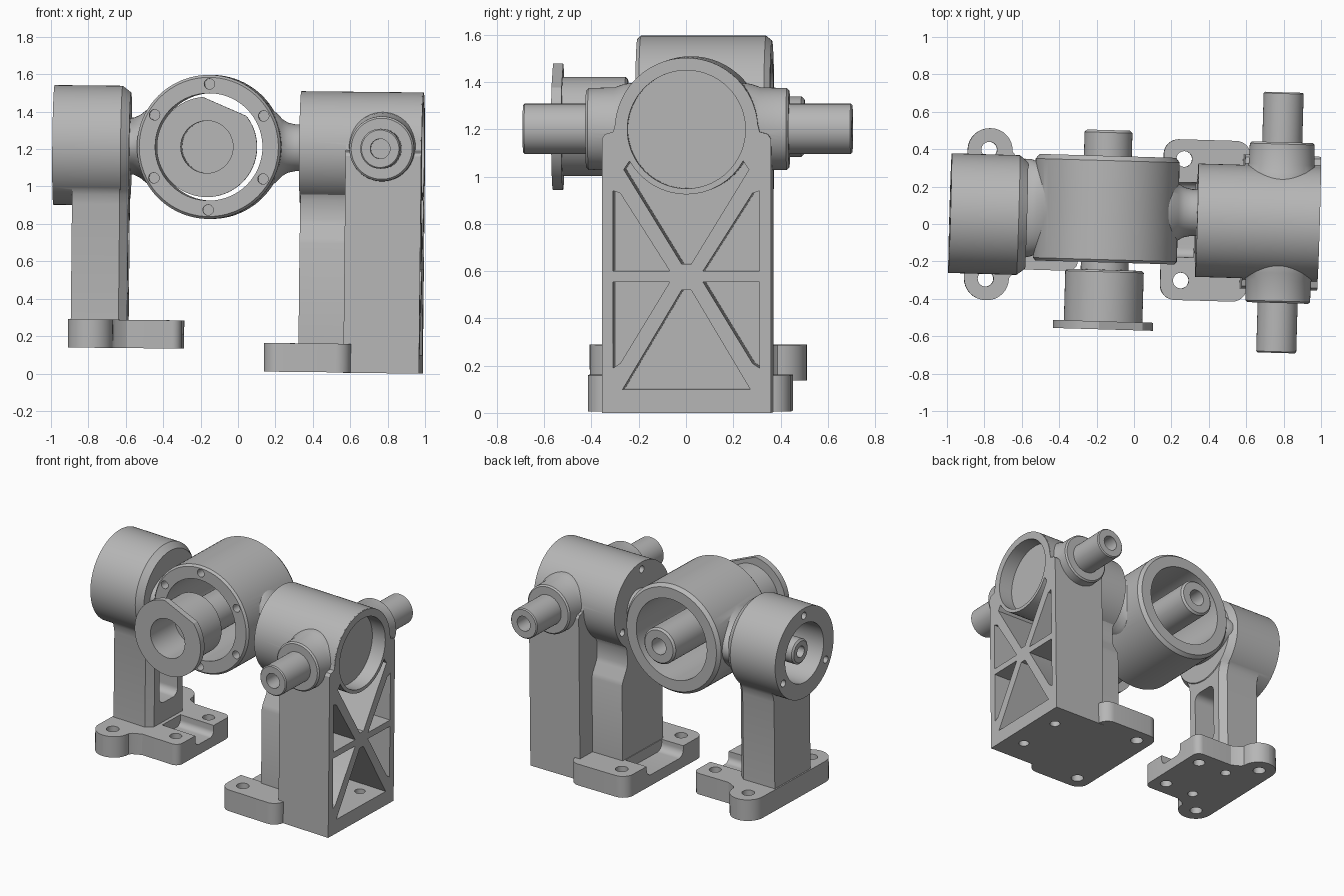
import bpy, bmesh, math
from mathutils import Matrix, Vector

if "Cube" in bpy.data.objects:
    bpy.data.objects.remove(bpy.data.objects["Cube"], do_unlink=True)

metal = bpy.data.materials.new("cast grey")
metal.use_nodes = True
GREY = (0.47, 0.47, 0.47, 1)
metal.diffuse_color = GREY
for node in metal.node_tree.nodes:
    if node.type == "BSDF_PRINCIPLED":
        node.inputs["Base Color"].default_value = GREY

CY = 0.03      # depth centre of both pedestals
AZ = 1.21      # height of all shaft axes
MAP = {"X": lambda u, v, t: (t, u, v),
       "Y": lambda u, v, t: (u, t, v),
       "Z": lambda u, v, t: (u, v, t)}


def loft(name, axis, rings):
    """Closed solid through rings of (u, v, t) points."""
    bm = bmesh.new()
    loops = [[bm.verts.new(MAP[axis](*p)) for p in ring] for ring in rings]
    n = len(loops[0])
    for a, b in zip(loops, loops[1:]):
        for i in range(n):
            j = (i + 1) % n
            bm.faces.new((a[i], a[j], b[j], b[i]))
    bm.faces.new(loops[0])
    bm.faces.new(loops[-1])
    bmesh.ops.recalc_face_normals(bm, faces=bm.faces)
    mesh = bpy.data.meshes.new(name)
    bm.to_mesh(mesh)
    bm.free()
    mesh.materials.append(metal)
    obj = bpy.data.objects.new(name, mesh)
    bpy.context.collection.objects.link(obj)
    return obj


def lathe(name, axis, centre, profile, n=64):
    """Turned solid; profile entries are (position, radius[, second radius])."""
    rings = []
    for t, ru, *rv in profile:
        rv = rv[0] if rv else ru
        rings.append([(centre[0] + ru * math.cos(k * math.tau / n),
                       centre[1] + rv * math.sin(k * math.tau / n), t) for k in range(n)])
    return loft(name, axis, rings)


def rod(axis, centre, a, b, r, n=48):
    return lathe("tool", axis, centre, [(a, r), (b, r)], n)


def prism(name, axis, pts, a, b):
    return loft(name, axis, [[(u, v, t) for u, v in pts] for t in (a, b)])


def rounded(u0, u1, v0, v1, r):
    pts = []
    corners = ((u1 - r, v1 - r), (u0 + r, v1 - r), (u0 + r, v0 + r), (u1 - r, v0 + r))
    for q, (u, v) in enumerate(corners):
        for k in range(9):
            a = (q + k / 8) * math.pi / 2
            pts.append((u + r * math.cos(a), v + r * math.sin(a)))
    return pts


def arc(c, r, a0, a1, n=32):
    angles = [math.radians(a0 + (a1 - a0) * k / n) for k in range(n + 1)]
    return [(c[0] + r * math.cos(a), c[1] + r * math.sin(a)) for a in angles]


def mirrored(half):
    """Symmetric outline about CY from (half width, height) pairs."""
    return [(CY + w, z) for w, z in half] + [(CY - w, z) for w, z in reversed(half)]


def boolean(base, op, tools):
    bpy.context.view_layer.objects.active = base
    for tool in tools:
        mod = base.modifiers.new("join", "BOOLEAN")
        mod.operation, mod.solver, mod.object = op, "EXACT", tool
        bpy.ops.object.modifier_apply(modifier=mod.name)
        bpy.data.objects.remove(tool, do_unlink=True)
    return base


def bolt_circle(axis, c, radius, count, a, b, r):
    return [rod(axis, p, a, b, r, 20) for p in arc(c, radius, 90, 450, count)[:-1]]


parts = []

# Right housing: box, barrel, flared column, foot and side bosses
BZ = 1.21
outline = [(CY - .358, .01), (CY + .358, .01), (CY + .358, 1.17), (CY + .345, 1.19), (CY + .31, 1.2)]
outline += arc((CY, BZ), .302, 5, 175, 48) + [(CY - .31, 1.2), (CY - .345, 1.19), (CY - .358, 1.17)]
housing = prism("right_housing", "X", outline, .58, .985)
column = mirrored([(.22, .05), (.22, .7), (.21, .73), (.17, .8), (.16, .83),
                   (.16, .93), (.18, .98), (.24, 1.05)])
adds = [lathe("tool", "X", (CY, BZ), [(.33, .303), (.98, .303)], 96),
        prism("tool", "X", column, .335, .62),
        prism("tool", "Z", rounded(.155, .62, CY - .43, CY + .43, .08), .012, .165)]
for s in (-1, 1):
    adds.append(lathe("tool", "Y", (.775, AZ),
                      [(CY + s * t, r) for t, r in
                       ((.2, .2), (.27, .19), (.31, .176), (.42, .173), (.43, .163))]))
boolean(housing, "UNION", adds)

# Shallow bearing seat, cross-braced pockets, foot channel and bolt holes
cuts = [rod("X", (CY, BZ), .88, 1.1, .25, 72),
        prism("tool", "X", rounded(CY - .2, CY + .2, .09, .3, .05), .05, .33)]
pockets = [arc((0, BZ), .275, 209, 331, 16) + [(.265, 1.04), (.02, .64), (-.02, .64), (-.265, 1.04)],
           [(-.27, .11), (.27, .11), (.02, .53), (-.02, .53)]]
for s in (-1, 1):
    pockets.append([(s * .31, .61), (s * .31, .95), (s * .28, .94), (s * .07, .61)])
    pockets.append([(s * .31, .565), (s * .07, .565), (s * .28, .22), (s * .31, .2)])
    cuts.append(rod("Z", (.265, CY + s * .325), -.1, .3, .042, 32))
    cuts.append(rod("Z", (.85, CY + s * .17), -.1, .2, .035, 24))
for p in pockets:
    cuts.append(prism("tool", "X", [(CY + u, v) for u, v in p], .65, 1.1))
cuts += bolt_circle("X", (CY, BZ), .25, 3, .2, .42, .025)
parts.append(boolean(housing, "DIFFERENCE", cuts))

# Side shafts bored from their ends
for s, side in ((-1, "front"), (1, "back")):
    shaft = lathe(side + "_side_shaft", "Y", (.775, AZ),
                  [(CY + s * t, r) for t, r in ((.38, .107), (.69, .107), (.697, .1))])
    hole = rod("Y", (.775, AZ), CY + s * .55, CY + s * .75, .053, 32)
    parts.append(boolean(shaft, "DIFFERENCE", [hole]))

# Left pedestal: barrel, flared and chamfered column, lugged foot
pedestal = lathe("left_pedestal", "X", (CY, 1.212),
                 [(-.99, .32), (-.625, .32), (-.58, .285)], 96)
post = [(.195, .2), (.195, .9), (.205, .95), (.235, 1.01), (.28, 1.07)]
rings = [[(u, v, t) for u, v in mirrored([(w - inset, z) for w, z in post])]
         for t, inset in ((-.885, 0), (-.63, 0), (-.585, .04))]
web = [(-.68, CY - .37), (-.64, CY - .32), (-.57, CY - .285),
       (-.57, CY + .285), (-.64, CY + .32), (-.68, CY + .37)]
F0, F1 = .13, .281
adds = [loft("tool", "X", rings),
        prism("tool", "Z", rounded(-.87, -.29, CY - .29, CY + .29, .05), F0, F1),
        prism("tool", "Z", rounded(-.895, -.655, CY - .46, CY + .46, .118), F0, F1),
        prism("tool", "Z", web, F0, F1)]
boolean(pedestal, "UNION", adds)
cuts = [rod("X", (CY, 1.212), -1.1, -.7, .21, 64),
        prism("tool", "X", rounded(CY - .1, CY + .1, .42, .85, .05), -.78, -.5),
        prism("tool", "X", rounded(CY - .1, CY + .1, .205, .4, .04), -.56, -.2)]
for s in (-1, 1):
    cuts.append(rod("Z", (-.78, CY + s * .345), 0, .4, .042, 32))
    cuts.append(rod("Z", (-.39, CY + s * .18), 0, .4, .04, 32))
    cuts.append(rod("Z", (-.62, CY + s * .18), 0, .22, .035, 24))
cuts += bolt_circle("X", (CY, 1.212), .267, 3, -1.1, -.9, .025)
parts.append(boolean(pedestal, "DIFFERENCE", cuts))

# Pivot shaft inside the left barrel
pivot = lathe("left_pivot_shaft", "X", (CY, 1.212), [(-.96, .075), (-.95, .088), (-.65, .088)], 40)
parts.append(boolean(pivot, "DIFFERENCE", [rod("X", (CY, 1.212), -1.1, -.8, .04, 24)]))

# Centre ring with flared necks and a bolt circle on the front
RX = -.155
ring = lathe("centre_ring", "Y", (RX, AZ),
             [(-.21, .372), (-.195, .385), (.335, .385), (.36, .365)], 96)
boolean(ring, "UNION", [
    lathe("tool", "X", (.07, AZ), [(.1, .24), (.2, .185), (.23, .152), (.26, .134), (.3, .125), (.36, .125)]),
    lathe("tool", "X", (.07, AZ), [(-.6, .262, .152), (-.565, .262, .152), (-.53, .25, .168),
                                   (-.49, .25, .2), (-.44, .25, .25)])])
boolean(ring, "DIFFERENCE", [rod("Y", (RX, AZ), -.4, .6, .287, 96)]
        + bolt_circle("Y", (RX, AZ), .337, 6, -.4, -.12, .028))
parts.append(ring)

# Centre spindle: flat-sided flange, sleeve and shaft bored at both ends
spindle = lathe("centre_spindle", "Y", (RX, AZ),
                [(-.54, .21), (-.26, .21), (-.25, .2), (-.249, .128), (.485, .128), (.498, .115)])
flat = math.degrees(math.acos(.236 / .268))
flange = prism("tool", "Y", arc((RX, AZ), .268, 67 + flat, 427 - flat, 72), -.568, -.525)
boolean(spindle, "UNION", [flange])
boolean(spindle, "DIFFERENCE", [rod("Y", (RX, AZ), -.7, -.3, .14),
                                rod("Y", (RX, AZ), .3, .7, .058, 32)])
parts.append(spindle)

# Slight overall tilt and turn, then smooth shading with sharp edges
pivot_point = Vector((0, 0, .75))
tilt = (Matrix.Translation(pivot_point) @ Matrix.Rotation(math.radians(-1.65), 4, "Z")
        @ Matrix.Rotation(math.radians(.6), 4, "Y") @ Matrix.Translation(-pivot_point))
bpy.ops.object.select_all(action="DESELECT")
for obj in parts:
    obj.data.transform(tilt)
    obj.select_set(True)
bpy.context.view_layer.objects.active = parts[0]
bpy.ops.object.shade_smooth_by_angle(angle=math.radians(25))
